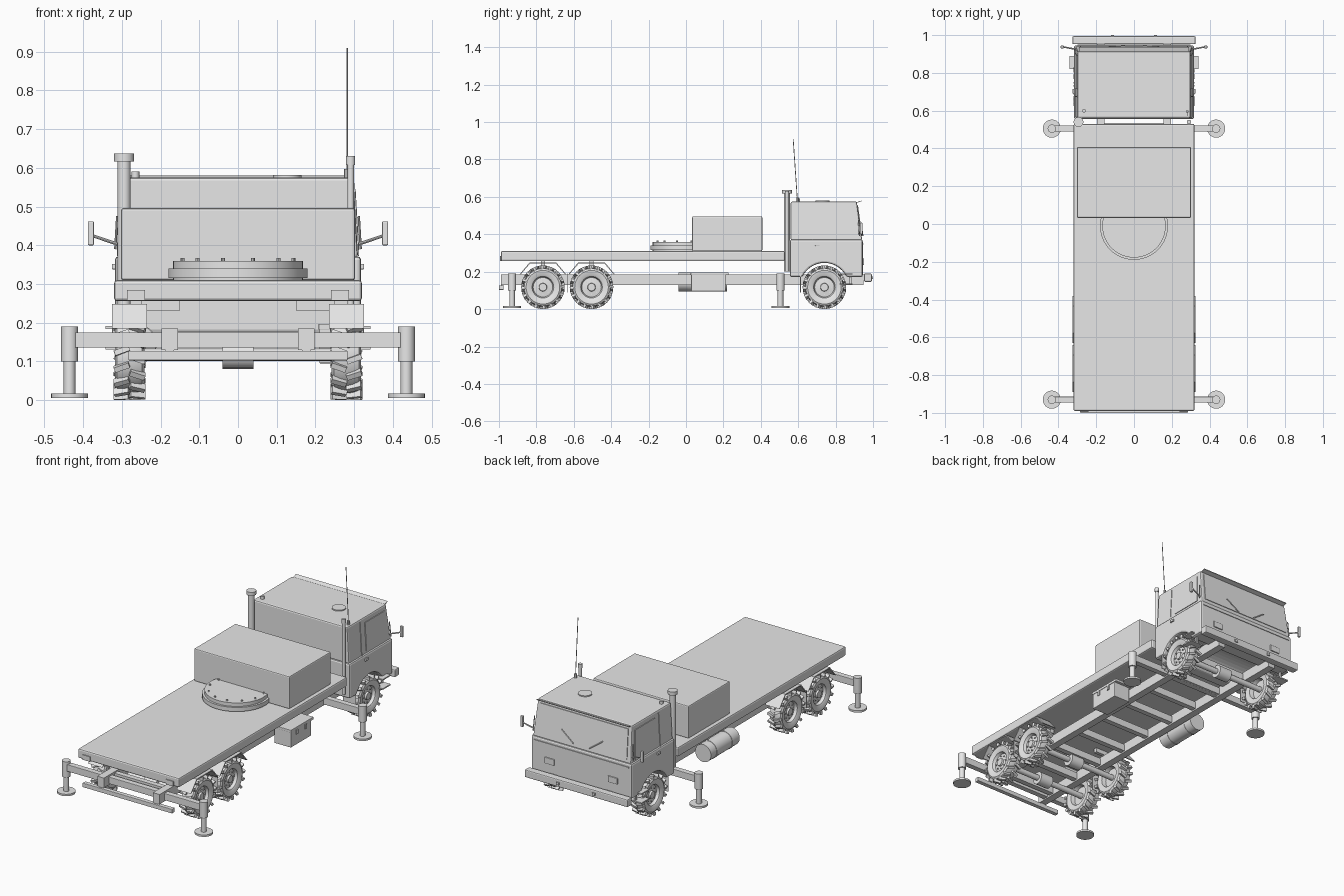
import bpy, bmesh, math
from mathutils import Vector, Matrix

if "Cube" in bpy.data.objects:
    bpy.data.objects.remove(bpy.data.objects["Cube"])

grey = bpy.data.materials.new("plain grey")
grey.diffuse_color = (0.8, 0.8, 0.8, 1)
grey.use_nodes = True
grey.node_tree.nodes["Principled BSDF"].inputs["Base Color"].default_value = grey.diffuse_color


def finish(name, bm, bevel=0, smooth=False, segs=2):
    bmesh.ops.recalc_face_normals(bm, faces=bm.faces)
    me = bpy.data.meshes.new(name)
    bm.to_mesh(me)
    bm.free()
    ob = bpy.data.objects.new(name, me)
    bpy.context.collection.objects.link(ob)
    me.materials.append(grey)
    if bevel:
        m = ob.modifiers.new("bevel", 'BEVEL')
        m.width, m.segments, m.limit_method = bevel, segs, 'ANGLE'
        m.angle_limit = math.radians(40)
    if smooth:
        bpy.ops.object.select_all(action='DESELECT')
        ob.select_set(True)
        bpy.context.view_layer.objects.active = ob
        bpy.ops.object.shade_smooth_by_angle(angle=math.radians(35))
    return ob


def add_box(bm, x, y, z):
    m = Matrix.Translation(((x[0]+x[1])/2, (y[0]+y[1])/2, (z[0]+z[1])/2)) @ \
        Matrix.Diagonal((abs(x[1]-x[0]), abs(y[1]-y[0]), abs(z[1]-z[0]), 1))
    bmesh.ops.create_cube(bm, size=1, matrix=m)


def box(name, x, y, z, bevel=0):
    bm = bmesh.new()
    add_box(bm, x, y, z)
    return finish(name, bm, bevel)


def add_rod(bm, a, b, r, n=20, r2=None):
    a, b = Vector(a), Vector(b)
    d = b - a
    m = Matrix.Translation((a+b)/2) @ d.to_track_quat('Z', 'Y').to_matrix().to_4x4()
    bmesh.ops.create_cone(bm, cap_ends=True, segments=n, radius1=r,
                          radius2=r if r2 is None else r2, depth=d.length, matrix=m)


def rods(name, parts, n=20):
    bm = bmesh.new()
    for a, b, r in parts:
        add_rod(bm, a, b, r, n)
    return finish(name, bm, smooth=True)


def extrude_x(name, pts, x0, x1, bevel=0):
    """Extrude a (y, z) outline across x."""
    bm = bmesh.new()
    f = bm.faces.new([bm.verts.new((x0, y, z)) for y, z in pts])
    g = bmesh.ops.extrude_face_region(bm, geom=[f])
    bmesh.ops.translate(bm, vec=(x1-x0, 0, 0),
                        verts=[v for v in g['geom'] if isinstance(v, bmesh.types.BMVert)])
    return finish(name, bm, bevel)


def wheel(name, s, y, cz=0.117):
    # tyre and dished rim turned around the axle
    prof = [(0, .028), (.02, .028), (.022, .018), (.052, .014), (.058, .030), (.064, .034),
            (.090, .038), (.100, .032), (.104, .015), (.104, -.015), (.100, -.032),
            (.090, -.038), (.06, -.034), (.055, -.01), (0, -.01)]
    bm = bmesh.new()
    vs = [bm.verts.new((x, 0, r)) for r, x in prof]
    es = [bm.edges.new(p) for p in zip(vs, vs[1:])]
    bmesh.ops.spin(bm, geom=vs+es, axis=(1, 0, 0), cent=(0, 0, 0), angle=2*math.pi,
                   steps=32, use_duplicate=False)
    bmesh.ops.remove_doubles(bm, verts=bm.verts, dist=1e-5)
    # slanted tread lugs, staggered on both halves
    n = 16
    for i in range(n):
        for h in (-1, 1):
            rot = Matrix.Rotation((i + h*.25)*2*math.pi/n, 4, 'X')
            m = rot @ Matrix.Translation((h*.020, 0, .1065)) @ \
                Matrix.Rotation(h*.35, 4, 'Z') @ Matrix.Diagonal((.040, .014, .019, 1))
            bmesh.ops.create_cube(bm, size=1, matrix=m)
    # wheel nuts
    for i in range(8):
        a = i*math.pi/4
        c = Vector((0, .038*math.cos(a), .038*math.sin(a)))
        add_rod(bm, c + Vector((.012, 0, 0)), c + Vector((.022, 0, 0)), .004, 6)
    bmesh.ops.transform(bm, matrix=Matrix.Translation((s*.280, y, cz)) @
                        Matrix.Rotation(0 if s > 0 else math.pi, 4, 'Z'), verts=bm.verts)
    finish(name, bm, smooth=True)


# flatbed, equipment box and turntable
box("flatbed_deck", (-.32, .32), (-.99, .53), (.256, .31), .008)
box("equipment_box", (-.302, .302), (.033, .408), (.31, .496), .006)
bolts = [((.148*math.cos(a), -.01+.148*math.sin(a), .35),
          (.148*math.cos(a), -.01+.148*math.sin(a), .367), .005)
         for a in [math.pi*(i+.5)/6 for i in range(12)]]
rods("turntable", [((0, -.01, .31), (0, -.01, .318), .168), ((0, -.01, .316), (0, -.01, .340), .180),
                   ((0, -.01, .34), (0, -.01, .360), .168)], 48)
rods("turntable_bolts", bolts, 8)

# chassis
for s in (-1, 1):
    box("chassis_rail", (s*.155, s*.197), (-.99, .95), (.129, .185))
    box("tail_light", (s*.24, s*.287), (-.995, -.985), (.257, .285))
for i in range(9):
    y = -.88 + i*.2
    box("crossmember", (-.157, .157), (y-.015, y+.015), (.137, .177))
box("rear_underrun_bar", (-.283, .283), (-1.0, -.975), (.103, .127), .002)
for s in (-1, 1):
    box("underrun_bracket", (s*.165, s*.187), (-.99, -.975), (.11, .135))

# axles, wheels and mudguards
for label, y in (("front", .74), ("middle", -.505), ("rear", -.765)):
    rods(label + "_axle", [((-.27, y, .117), (.27, y, .117), .016),
                           ((-.04, y, .117), (.04, y, .117), .036)], 16)
    for s in (-1, 1):
        wheel(label + "_wheel", s, y)
        if y < 0:
            out = [(-.125, .185), (-.072, .249), (.072, .249), (.125, .185)]
            inn = [(.119, .185), (.069, .243), (-.069, .243), (-.119, .185)]
            extrude_x("mudguard", [(y+a, b) for a, b in out+inn], s*.235, s*.325)
            box("mudguard_stay", (s*.15, s*.25), (y-.01, y+.01), (.232, .257))
for s in (-1, 1):
    for y in (-.635, .612):
        box("mud_flap", (s*.238, s*.318), (y-.002, y+.002), (.09, .19))

# outriggers with jacks
for y in (-.93, .505):
    box("outrigger_beam", (-.42, .42), (y-.016, y+.016), (.136, .175), .002)
    for s in (-1, 1):
        x = s*.435
        rods("outrigger_jack", [((x, y, .10), (x, y, .19), .022), ((x, y, .01), (x, y, .11), .015),
                                ((x, y, .006), (x, y, .017), .048)], 24)

# side storage and fuel tank
box("toolbox", (.21, .315), (.028, .212), (.095, .19), .003)
box("toolbox_lid", (.208, .318), (.025, .228), (.182, .197), .002)
for y in (.08, .16):
    box("toolbox_latch", (.314, .320), (y-.008, y+.008), (.155, .180))
box("toolbox_bracket", (.19, .22), (.05, .19), (.14, .175))
rods("fuel_tank", [((-.262, -.04, .145), (-.262, .22, .145), .05)], 28)
for y in (.02, .16):
    rods("fuel_tank_strap", [((-.262, y-.008, .145), (-.262, y+.008, .145), .052)], 28)

# cab lower body with wheel arch
arch = [(.74 + .13*math.cos(a), .117 + .13*math.sin(a))
        for a in [math.radians(25 + 130*i/14) for i in range(15)]]
extrude_x("cab_lower_body", [(.945, .172)] + arch + [(.555, .172), (.555, .372), (.945, .372)],
          -.318, .318, .010)

# tapered cab upper body
bm = bmesh.new()
add_box(bm, (-.310, .310), (.56, .942), (.368, .575))
for v in bm.verts:
    if v.co.z > .5:
        v.co.x *= .298/.310
        if v.co.y > .8:
            v.co.y = .913
finish("cab_upper_body", bm, .008)


def front_y(z):
    return .942 - (z-.368)/.207*.029


def side_x(z):
    return .310 - (z-.368)/.207*.012


def sloped_plate(name, corners, normal, t=.004):
    bm = bmesh.new()
    f = bm.faces.new([bm.verts.new(c) for c in corners])
    g = bmesh.ops.extrude_face_region(bm, geom=[f])
    bmesh.ops.translate(bm, vec=Vector(normal)*t,
                        verts=[v for v in g['geom'] if isinstance(v, bmesh.types.BMVert)])
    finish(name, bm)


# glazing, door seams, handles, steps, mirrors
sloped_plate("windscreen", [(-.285, front_y(.39), .39), (.285, front_y(.39), .39),
                            (.278, front_y(.555), .555), (-.278, front_y(.555), .555)], (0, 1, 0))
for s in (-1, 1):
    sloped_plate("door_window", [(s*side_x(z), y, z) for y, z in
                 ((.715, .385), (.905, .385), (.892, .545), (.715, .545))], (s, 0, 0))
    sloped_plate("door_seam", [(s*side_x(z), y, z) for y, z in
                 ((.673, .372), (.678, .372), (.678, .56), (.673, .56))], (s, 0, 0), .003)
    box("door_handle", (s*.315, s*.326), (.69, .715), (.338, .352), .002)
    for z in (.131, .184):
        box("cab_step", (s*.26, s*.342), (.82, .89), (z, z+.007))
    box("step_hanger", (s*.29, s*.30), (.872, .885), (.131, .19))
    rods("mirror_arm", [((s*.308, .925, .402), (s*.376, .938, .425), .004)], 8)
    box("mirror", (s*.372, s*.388), (.930, .944), (.40, .462), .003)
    rods("grab_rail", [((s*.317, .928, .39), (s*.312, .922, .475), .003)], 8)
    rods("wiper", [((s*.05, front_y(.392)+.007, .392), (s*.13, front_y(.45)+.007, .45), .003)], 6)
    box("headlamp", (s*.17, s*.23), (.94, .951), (.235, .27), .002)
    box("tow_hook", (s*.105, s*.122), (.985, 1.0), (.16, .175))
    box("bumper_mount", (s*.155, s*.197), (.94, .96), (.15, .185))
box("front_bumper", (-.326, .326), (.952, .994), (.146, .19), .006)
box("front_trim_strip", (-.30, .30), (.94, .949), (.345, .352))
sloped_plate("sun_visor", [(-.29, .912, .568), (.29, .912, .568),
                           (.29, .938, .576), (-.29, .938, .576)], (0, 0, 1))

# roof fittings
rods("roof_hatch", [((.127, .73, .57), (.127, .73, .581), .037)], 28)
rods("roof_beacon_base", [((-.265, .6, .57), (-.265, .6, .591), .010)], 12)
rods("antenna", [((.282, .595, .57), (.282, .595, .597), .008),
                 ((.282, .595, .59), (.282, .573, .91), .002)], 8)

# exhaust stack and air intake behind the cab
rods("exhaust_stack", [((-.294, .54, .20), (-.294, .54, .62), .017),
                       ((-.294, .54, .617), (-.294, .54, .637), .026)], 20)
rods("air_intake", [((.291, .54, .20), (.291, .54, .61), .009),
                    ((.291, .54, .608), (.291, .54, .631), .012)], 14)
